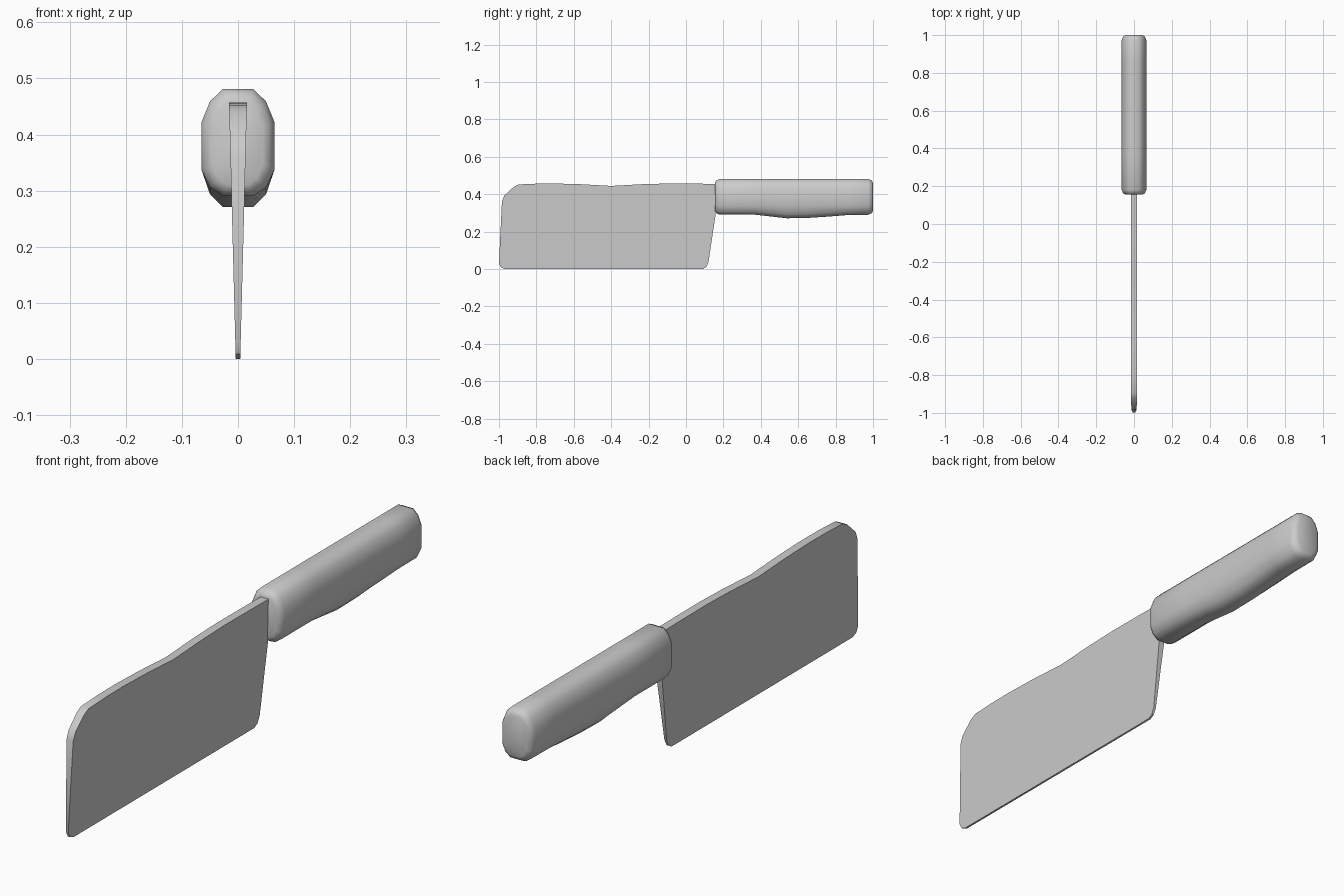
import bpy, bmesh, math

if "Cube" in bpy.data.objects:
    bpy.data.objects.remove(bpy.data.objects["Cube"])


def loft(name, rings, angle):
    """Skin a list of equal-length closed rings and cap both ends."""
    bm = bmesh.new()
    loops = [[bm.verts.new(p) for p in ring] for ring in rings]
    n = len(loops[0])
    for a, b in zip(loops, loops[1:]):
        for i in range(n):
            j = (i + 1) % n
            bm.faces.new((a[i], a[j], b[j], b[i]))
    bm.faces.new(loops[0][::-1])
    bm.faces.new(loops[-1])
    bmesh.ops.recalc_face_normals(bm, faces=bm.faces)
    mesh = bpy.data.meshes.new(name)
    bm.to_mesh(mesh)
    bm.free()
    obj = bpy.data.objects.new(name, mesh)
    bpy.context.collection.objects.link(obj)
    bpy.ops.object.select_all(action='DESELECT')
    obj.select_set(True)
    bpy.context.view_layer.objects.active = obj
    bpy.ops.object.shade_smooth_by_angle(angle=math.radians(angle))
    return obj


# Blade: side profile (y, z), thinning from the spine to the cutting edge
profile = [(-0.968, 0.002), (0.09, 0.002), (0.108, 0.01), (0.12, 0.035),
           (0.158, 0.29), (0.165, 0.455), (0.06, 0.456), (-0.1, 0.457),
           (-0.24, 0.453), (-0.4, 0.444), (-0.56, 0.453), (-0.7, 0.457),
           (-0.8, 0.456), (-0.895, 0.452), (-0.92, 0.44), (-0.972, 0.392),
           (-0.984, 0.362), (-1.0, 0.03), (-0.99, 0.009)]
profile = [(y, 0 if z == 0.002 else z) for y, z in profile]
half = lambda z: 0.004 + 0.012 * z / 0.456
loft("blade", [[(s * half(z), y, z) for y, z in profile] for s in (-1, 1)], 30)

# Handle: faceted oval section swept along y, with a belly on the underside
right = [(0.027, 0.481), (0.05, 0.459), (0.065, 0.422),
         (0.065, 0.337), (0.05, 0.306), (0.027, 0.290)]
section = right + [(-x, z) for x, z in reversed(right)]
# station: y, end inset, belly drop
stations = [(0.155, 0.021, 0), (0.162, 0.008, 0), (0.18, 0, 0),
            (0.37, 0, 0), (0.46, 0, 0.01), (0.54, 0, 0.019),
            (0.65, 0, 0.017), (0.76, 0, 0.010), (0.86, 0, 0.002),
            (0.975, 0, 0), (0.993, 0.008, 0), (1.0, 0.021, 0)]
rings = []
for y, inset, drop in stations:
    sx, sz = 1 - inset / 0.065, 1 - inset / 0.0955
    ring = []
    for x, z in section:
        weight = max(0, min(1, (0.337 - z) / 0.047))
        ring.append((x * sx, y, 0.3855 + (z - 0.3855) * sz - drop * weight))
    rings.append(ring)
loft("handle", rings, 50)
